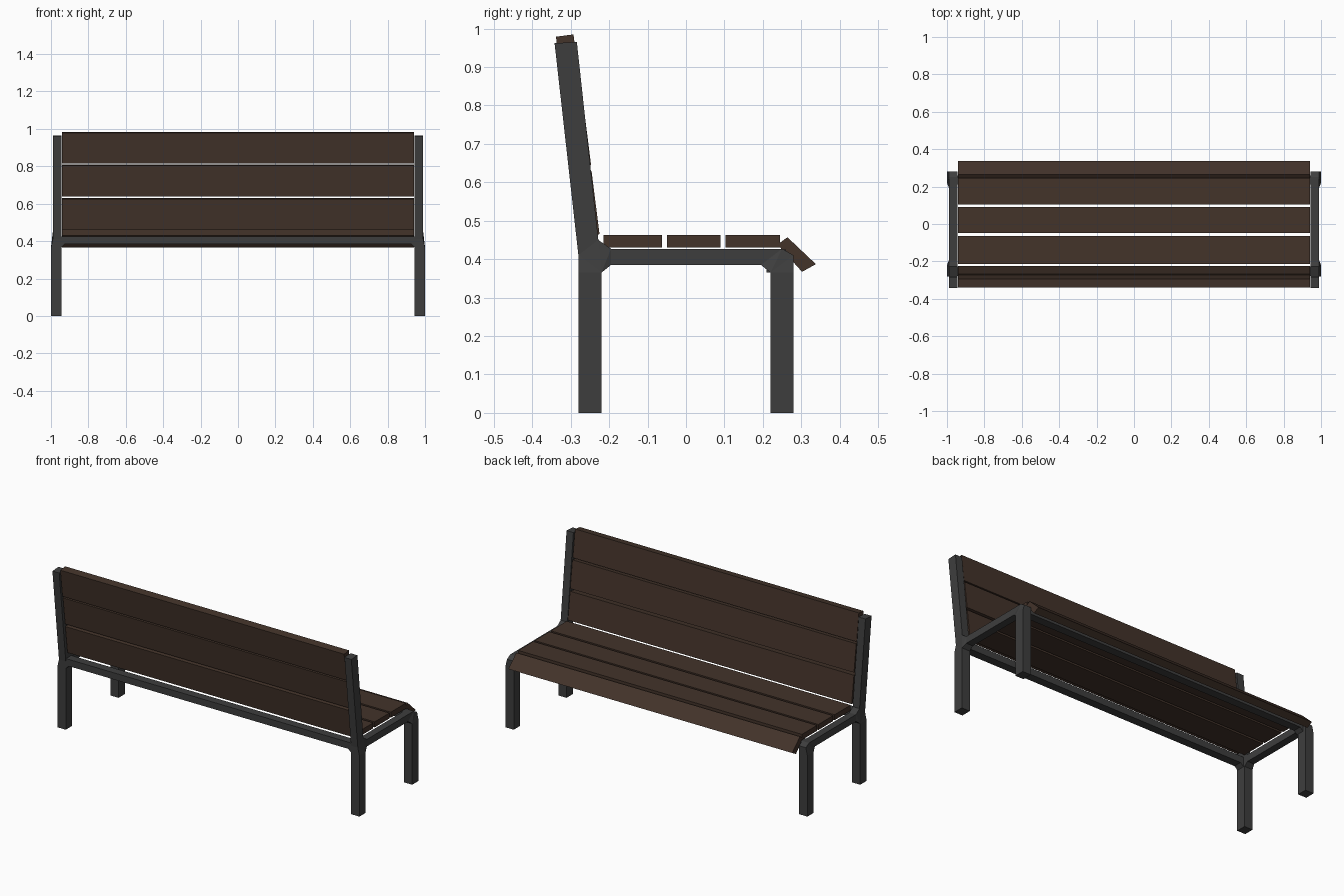
import bpy, bmesh, math

if "Cube" in bpy.data.objects:
    bpy.data.objects.remove(bpy.data.objects["Cube"])


def material(name, rgb):
    m = bpy.data.materials.new(name)
    m.diffuse_color = (*rgb, 1)
    m.use_nodes = True
    m.node_tree.nodes["Principled BSDF"].inputs["Base Color"].default_value = m.diffuse_color
    return m


WOOD = material("dark_wood", (0.056, 0.033, 0.023))
METAL = material("dark_metal", (0.048, 0.048, 0.048))


def finish(name, bm, mat):
    bmesh.ops.recalc_face_normals(bm, faces=bm.faces)
    mesh = bpy.data.meshes.new(name)
    bm.to_mesh(mesh)
    bm.free()
    mesh.materials.append(mat)
    ob = bpy.data.objects.new(name, mesh)
    bpy.context.collection.objects.link(ob)
    return ob


def extrude(bm, offset):
    """Extrude all faces into a closed solid and return the new vertices."""
    out = bmesh.ops.extrude_face_region(bm, geom=bm.faces[:], use_keep_orig=True)
    verts = [g for g in out["geom"] if isinstance(g, bmesh.types.BMVert)]
    bmesh.ops.translate(bm, vec=offset, verts=verts)
    return verts


def board(name, profile):
    """Plank running along x with a (y, z) cross-section."""
    bm = bmesh.new()
    bm.faces.new([bm.verts.new((-0.94, y, z)) for y, z in profile])
    extrude(bm, (1.88, 0, 0))
    return finish(name, bm, WOOD)


def tilted(y, z, angle, height, thick):
    """Cross-section of a leaning board, from its bottom front corner."""
    s, c = math.sin(angle), math.cos(angle)
    up, back = (-s * height, c * height), (-c * thick, -s * thick)
    return [(y, z), (y + up[0], z + up[1]),
            (y + up[0] + back[0], z + up[1] + back[1]),
            (y + back[0], z + back[1])]


# End frame: legs, corner joints, seat rail and back post in one piece
pts = [(-.28, 0), (-.22, 0), (-.22, .365), (-.28, .365),
       (-.195, .385), (-.195, .427), (-.228, .45), (-.28, .41),
       (-.284, .965), (-.342, .962),
       (.195, .385), (.195, .427), (.22, 0), (.28, 0),
       (.28, .365), (.22, .365), (.28, .41), (.25, .427)]
parts = [(0, 1, 2, 3), (3, 2, 4, 5, 6, 7), (7, 6, 8, 9),
         (4, 10, 11, 5), (12, 13, 14, 15), (15, 14, 16, 17, 11, 10)]
bm = bmesh.new()
vs = [bm.verts.new((.945, y, z)) for y, z in pts]
for p in parts:
    bm.faces.new([vs[i] for i in p])
for v in extrude(bm, (.045, 0, 0)):
    if v.co.z < .37:          # legs stand slightly proud of the rail
        v.co.x = 1.0
bmesh.ops.triangulate(bm, faces=[f for f in bm.faces if len(f.verts) > 4])
frame = finish("end_frames", bm, METAL)
frame.modifiers.new("mirror", 'MIRROR').use_axis[0] = True

# Cross beams with small gussets at the ends
for name, y0 in (("rear_cross_beam", -.278), ("front_cross_beam", .21)):
    outline = [(-.947, .365), (-.925, .385), (.925, .385),
               (.947, .365), (.947, .425), (-.947, .425)]
    bm = bmesh.new()
    bm.faces.new([bm.verts.new((x, y0, z)) for x, z in outline])
    extrude(bm, (0, .05, 0))
    finish(name, bm, METAL)

# Seat slats
for i, (a, b) in enumerate([(-.215, -.063), (-.049, .09), (.103, .245)]):
    board(f"seat_slat_{i + 1}", [(a, .43), (b, .43), (b, .463), (a, .463)])

# Sloping front lip of the seat
board("seat_lip", [(.264, .457), (.338, .387), (.302, .367), (.238, .438)])

# Back slats, leaning backwards
for i, (y, z) in enumerate([(-.225, .465), (-.247, .645), (-.272, .82)]):
    board(f"back_slat_{i + 1}", tilted(y, z, math.radians(7.2), .166, .046))
